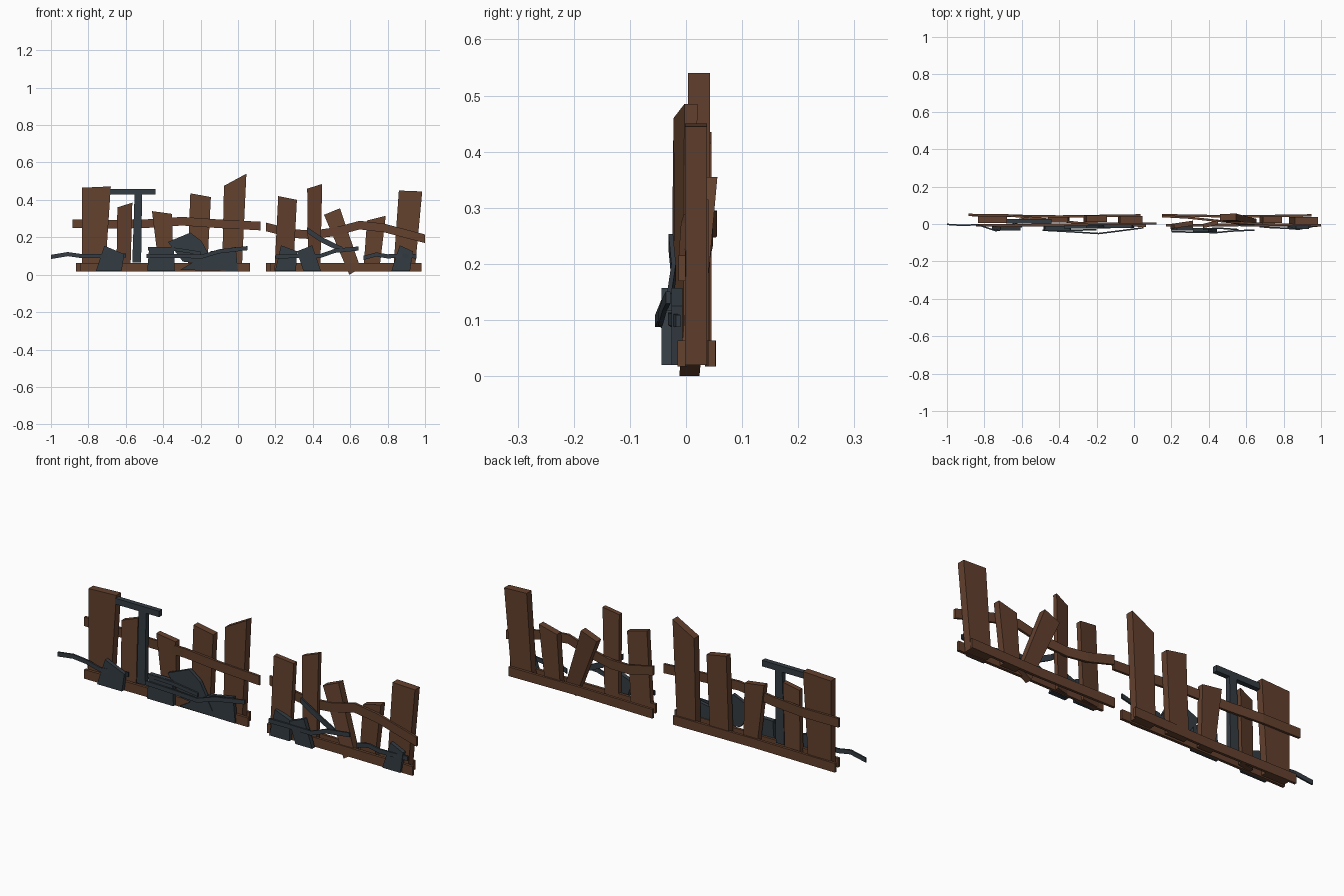
import bpy, bmesh


def material(name, rgb):
    m = bpy.data.materials.new(name)
    m.diffuse_color = (*rgb, 1)
    return m


WOOD = material("brown wood", (0.125, 0.052, 0.027))
SLATE = material("dark slate", (0.034, 0.045, 0.055))


def finish(name, bm, mat):
    bmesh.ops.recalc_face_normals(bm, faces=bm.faces)
    me = bpy.data.meshes.new(name)
    bm.to_mesh(me)
    bm.free()
    me.materials.append(mat)
    ob = bpy.data.objects.new(name, me)
    bpy.context.collection.objects.link(ob)
    return ob


def board(name, outline, y0, thick, mat, yaw=0.0, lean=0.0):
    """Front outline in (x, z), given depth; yaw and lean shift y along x and z."""
    bm = bmesh.new()
    left = min(p[0] for p in outline)
    rings = []
    for d in (0, thick):
        rings.append([bm.verts.new((x, y0 + d + yaw * (x - left) + lean * z, z))
                      for x, z in outline])
    front, back = rings
    n = len(outline)
    bm.faces.new(front)
    bm.faces.new(back[::-1])
    for i in range(n):
        j = (i + 1) % n
        bm.faces.new((front[i], back[i], back[j], front[j]))
    return finish(name, bm, mat)


def strip(name, path, height, thick, mat):
    """Bent bar of rectangular section along (x, y, z) points."""
    bm = bmesh.new()
    h, t = height / 2, thick / 2
    rings = [[bm.verts.new((x, y + a * t, z + b * h))
              for a, b in ((-1, -1), (1, -1), (1, 1), (-1, 1))] for x, y, z in path]
    for r, s in zip(rings, rings[1:]):
        for i in range(4):
            j = (i + 1) % 4
            bm.faces.new((r[i], r[j], s[j], s[i]))
    bm.faces.new(rings[0])
    bm.faces.new(rings[-1][::-1])
    return finish(name, bm, mat)


# Upright planks: outline, front y, thickness, yaw
planks = [
    ([(-.835, .02), (-.71, .02), (-.68, .472), (-.835, .465)], .005, .038, 0),
    ([(-.65, .02), (-.575, .02), (-.565, .385), (-.645, .36)], -.004, .025, .2),
    ([(-.42, .02), (-.345, .02), (-.352, .325), (-.46, .34)], .008, .03, 0),
    ([(-.27, .02), (-.165, .02), (-.145, .415), (-.255, .435)], .01, .035, 0),
    ([(-.085, .02), (.02, .02), (.045, .54), (-.075, .475)], .004, .039, 0),
    ([(.195, .02), (.295, .02), (.315, .40), (.215, .42)], -.026, .026, .15),
    ([(.375, .02), (.44, .02), (.45, .485), (.37, .46)], -.022, .023, .24),
    ([(.595, .0), (.655, .035), (.545, .355), (.46, .32)], -.012, .036, 0),
    ([(.67, .02), (.755, .02), (.79, .315), (.69, .29)], .006, .034, 0),
    ([(.83, .02), (.945, .02), (.985, .445), (.86, .45)], -.002, .039, 0),
]
for i, (outline, y, t, yaw) in enumerate(planks):
    lean = .09 if i == 7 else 0
    board(f"plank_{i + 1}", outline, y, t, WOOD, yaw, lean)

# Paired bottom rails
for side, x0, x1 in (("left", -.865, .065), ("right", .15, .98)):
    mid = (x0 + x1) / 2
    strip(f"{side}_front_bottom_rail",
          [(x0 + .02, -.007, .04), (mid, -.005, .04), (x1, -.008, .04)], .046, .014, WOOD)
    strip(f"{side}_back_bottom_rail",
          [(x0, .047, .04), (mid, .04, .04), (x1 - .03, .046, .04)], .046, .013, WOOD)

# Upper rails weaving from behind the planks to the front
strip("left_upper_rail", [(-.885, .049, .272), (-.68, .047, .27), (-.5, .028, .272),
                          (-.3, .006, .286), (-.1, .001, .272), (.12, .003, .26)], .046, .012, WOOD)
strip("right_upper_rail", [(.15, .042, .255), (.29, .034, .22), (.4, .022, .213),
                           (.52, .01, .23), (.65, .002, .265), (.78, -.003, .25),
                           (1.0, -.007, .192)], .046, .012, WOOD)

# T-shaped post
board("t_post_stem", [(-.565, .065), (-.518, .065), (-.513, .43), (-.553, .43)], .002, .025, SLATE)
board("t_post_bar", [(-.685, .428), (-.44, .428), (-.44, .458), (-.685, .458)], .002, .025, SLATE)

# Leaning slate slabs
slabs = [
    ([(-.76, .02), (-.622, .02), (-.608, .11), (-.715, .155)], -.034, .02),
    ([(-.485, .02), (-.338, .02), (-.343, .147), (-.475, .147)], -.03, .02),
    ([(-.295, .07), (-.125, .05), (-.195, .18), (-.255, .225), (-.375, .175)], -.025, .018),
    ([(-.31, .025), (0, .02), (-.012, .148), (-.145, .125)], -.022, .018),
    ([(.198, .02), (.31, .02), (.315, .125), (.23, .157)], -.036, .022),
    ([(.35, .02), (.443, .02), (.397, .157), (.315, .125)], -.044, .022),
    ([(.82, .02), (.92, .02), (.935, .125), (.865, .157)], -.026, .02),
]
for i, (outline, y, t) in enumerate(slabs):
    board(f"slab_{i + 1}", outline, y, t, SLATE)

# Bent metal strips
strips = [
    [(-1, -.002, .095), (-.91, -.008, .11), (-.84, -.003, .1), (-.74, -.036, .1), (-.6, -.014, .103)],
    [(-.49, -.033, .1), (-.33, -.042, .1), (-.19, -.051, .098), (-.1, -.04, .125), (.052, -.02, .142)],
    [(.2, -.04, .097), (.31, -.044, .1), (.44, -.046, .1), (.52, -.038, .128), (.645, -.032, .14)],
    [(.67, -.014, .09), (.74, -.02, .108), (.8, -.022, .098), (.88, -.028, .102), (.955, -.014, .098)],
    [(.37, -.027, .238), (.45, -.022, .185), (.56, -.03, .132)],
]
for i, path in enumerate(strips):
    strip(f"bent_strip_{i + 1}", path, .03 if i == 4 else .022, .008, SLATE)
# Second strand along the middle slabs
strip("middle_strap", [(-.48, -.03, .138), (-.34, -.034, .136), (-.2, -.03, .115)], .018, .008, SLATE)
